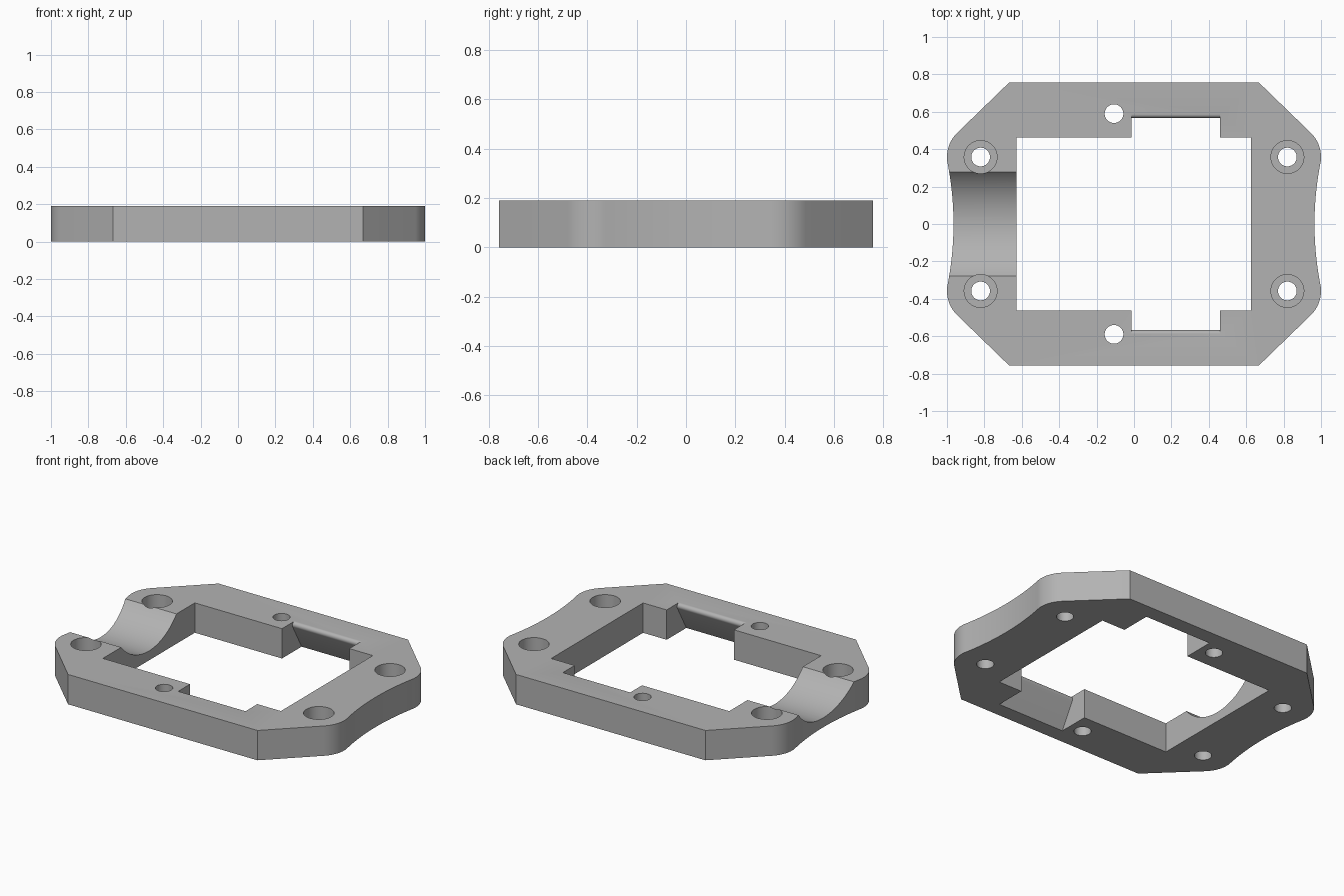
import bpy, bmesh, math
from mathutils import Vector

if "Cube" in bpy.data.objects:
    bpy.data.objects.remove(bpy.data.objects["Cube"])

H = 0.19          # plate thickness
BOLT = (0.82, 0.358)

grey = bpy.data.materials.new("plain grey")
grey.diffuse_color = (0.45, 0.45, 0.45, 1)
grey.use_nodes = True
grey.node_tree.nodes["Principled BSDF"].inputs["Base Color"].default_value = grey.diffuse_color


def prism(name, pts, direction):
    """Closed 3D outline swept along a direction."""
    bm = bmesh.new()
    f = bm.faces.new([bm.verts.new(p) for p in pts])
    r = bmesh.ops.extrude_face_region(bm, geom=[f])
    verts = [g for g in r["geom"] if isinstance(g, bmesh.types.BMVert)]
    bmesh.ops.translate(bm, vec=Vector(direction), verts=verts)
    bmesh.ops.recalc_face_normals(bm, faces=bm.faces)
    me = bpy.data.meshes.new(name)
    bm.to_mesh(me)
    bm.free()
    ob = bpy.data.objects.new(name, me)
    bpy.context.collection.objects.link(ob)
    return ob


def arc(cx, cy, r, a0, a1, n):
    return [(cx + r * math.cos(math.radians(a0 + (a1 - a0) * i / n)),
             cy + r * math.sin(math.radians(a0 + (a1 - a0) * i / n))) for i in range(n + 1)]


def cut(target, cutter):
    mod = target.modifiers.new("cut", "BOOLEAN")
    mod.operation, mod.solver, mod.object = "DIFFERENCE", "EXACT", cutter
    bpy.context.view_layer.objects.active = target
    bpy.ops.object.modifier_apply(modifier=mod.name)
    bpy.data.objects.remove(cutter)


def hole(target, x, y, r, z0):
    cut(target, prism("hole_cutter", [(px, py, z0) for px, py in arc(x, y, r, 0, 360, 48)[:-1]], (0, 0, 1)))


# Plate outline: chamfered corners, rounded ears round the bolts, hollow ends
R, ear = 1.69, 0.18
waist = 0.965 + R
lean = math.degrees(math.atan2(BOLT[1], waist - BOLT[0]))
quarter = arc(waist, 0, R, 180, 180 - lean, 10)
quarter += arc(*BOLT, ear, -lean, 45, 14)[1:] + [(0.667, 0.757)]
half = quarter + [(-x, y) for x, y in reversed(quarter)]
outline = half + [(x, -y) for x, y in reversed(half[1:-1])]
plate = prism("frame_plate", [(x, y, 0) for x, y in outline], (0, 0, H))
plate.data.materials.append(grey)

# Central window
cut(plate, prism("window_cutter", [(-0.628, -0.4625, -1), (0.626, -0.4625, -1),
                                   (0.626, 0.4625, -1), (-0.628, 0.4625, -1)], (0, 0, 2)))

# Clip notches: rounded lip on top, undercut slope below
for s in (-1, 1):
    lip = [(0.587 + 0.02 * math.cos(math.radians(a)), H - 0.02 + 0.02 * math.sin(math.radians(a)))
           for a in range(90, 211, 15)]
    prof = [(0.3, 0.3), (0.587, 0.3)] + lip + [(0.66, 0), (0.66, -0.1), (0.3, -0.1)]
    cut(plate, prism("notch_cutter", [(-0.014, s * y, z) for y, z in prof], (0.474, 0, 0)))

# Rounded channel across the left end
depth, half_w = 0.13, 0.278
rad = (half_w ** 2 + depth ** 2) / (2 * depth)
cut(plate, prism("channel_cutter", [(-1.2, y, z) for y, z in arc(0, H - depth + rad, rad, 0, 360, 128)[:-1]],
                 (0.7, 0, 0)))

# Counterbored bolt holes and plain pin holes
for sy in (-1, 1):
    for sx in (-1, 1):
        hole(plate, sx * BOLT[0], sy * BOLT[1], 0.088, 0.09)
        hole(plate, sx * BOLT[0], sy * BOLT[1], 0.05, -0.5)
    hole(plate, -0.107, sy * 0.59, 0.05, -0.5)

bpy.ops.object.select_all(action="DESELECT")
plate.select_set(True)
bpy.context.view_layer.objects.active = plate
bpy.ops.object.shade_smooth_by_angle(angle=math.radians(25))
